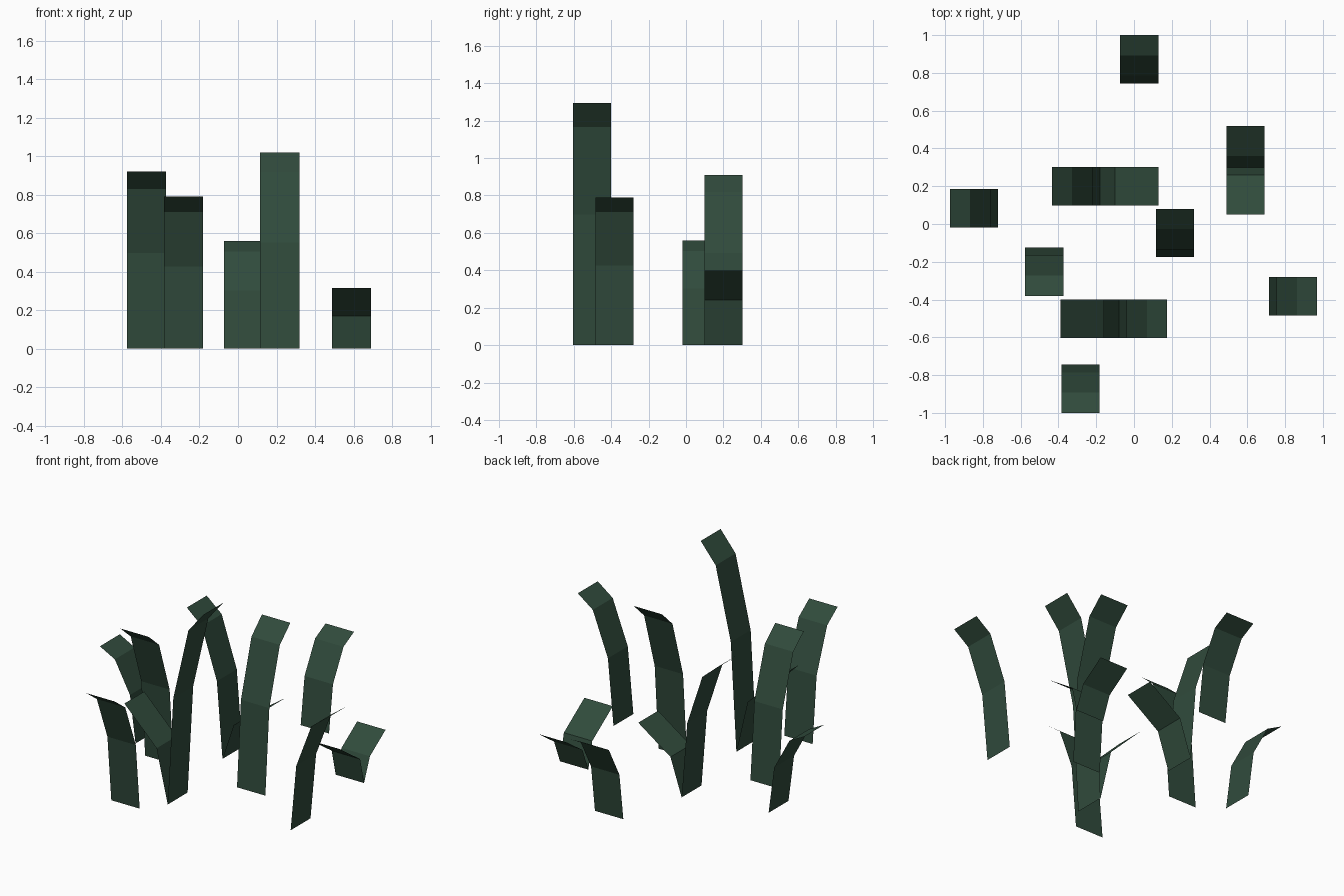
import bpy

if "Cube" in bpy.data.objects:
    bpy.data.objects.remove(bpy.data.objects["Cube"])

mat = bpy.data.materials.new("dark_green")
mat.diffuse_color = (0.03, 0.07, 0.045, 1)
mat.use_nodes = True
mat.node_tree.nodes["Principled BSDF"].inputs["Base Color"].default_value = mat.diffuse_color
HALF = 0.1015  # half the blade width


def blade(name, base, lean, profile):
    """Bent flat strip; profile holds (outward offset, height) pairs."""
    dx, dy = lean
    verts, faces = [], []
    for off, z in profile:
        for s in (-HALF, HALF):
            verts.append((base[0] + dx * off - dy * s, base[1] + dy * off + dx * s, z))
    for i in range(len(profile) - 1):
        a = 2 * i
        faces.append((a, a + 2, a + 3, a + 1))
    me = bpy.data.meshes.new(name)
    me.from_pydata(verts, [], faces)
    me.update()
    me.materials.append(mat)
    ob = bpy.data.objects.new(name, me)
    bpy.context.collection.objects.link(ob)


def tall(h):
    return [(0, 0), (0.04, 0.54 * h), (0.148, 0.9 * h), (0.255, h)]


def short(h):
    return [(0, 0), (0.08, 0.6 * h), (0.31, h)]


# Tall blades: base, lean direction, height
talls = [
    ((0.028, 0.745), (0, 1), 0.56),
    ((0.217, -0.175), (0, 1), 1.02),
    ((-0.475, -0.125), (0, -1), 0.92),
    ((-0.283, -0.745), (0, -1), 0.79),
    ((-0.72, 0.083), (-1, 0), 0.56),
    ((0.715, -0.382), (1, 0), 0.79),
    ((-0.18, 0.2), (-1, 0), 0.91),
    ((-0.08, -0.502), (1, 0), 1.295),
]
for i, (base, lean, h) in enumerate(talls):
    blade(f"tall_blade_{i + 1}", base, lean, tall(h))

# Short blades sharing a root with a tall one
blade("short_blade_1", (-0.18, 0.2), (1, 0), short(0.40))
blade("short_blade_2", (-0.08, -0.502), (-1, 0), short(0.57))

# Low sprout with two leaves
blade("sprout_leaf_front", (0.59, 0.3), (0, -1), [(0, 0), (0.04, 0.17), (0.25, 0.315)])
blade("sprout_leaf_back", (0.59, 0.3), (0, 1), [(0, 0), (0.06, 0.15), (0.22, 0.26)])
